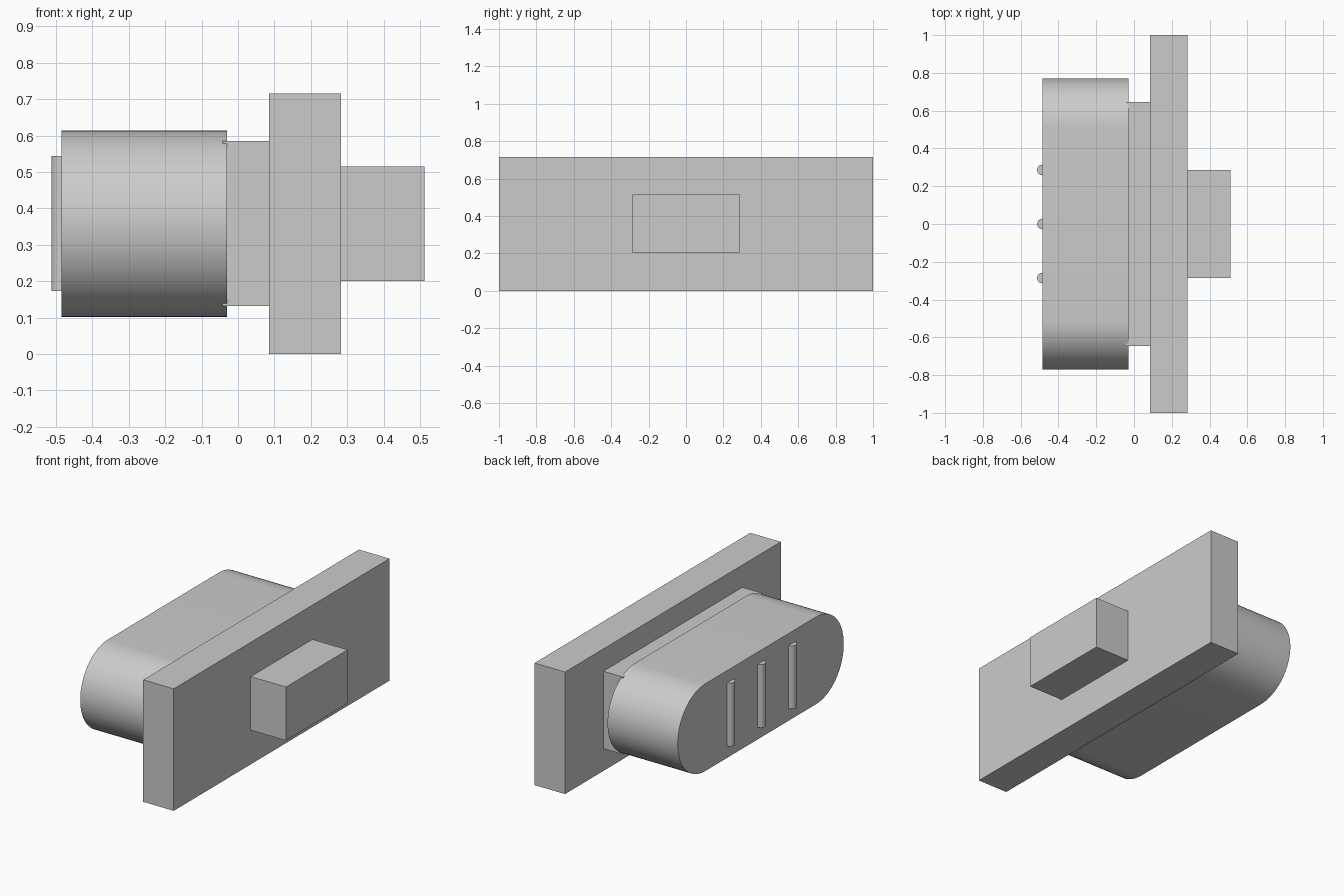
import bpy
import bmesh
import math
from mathutils import Matrix

if "Cube" in bpy.data.objects:
    bpy.data.objects.remove(bpy.data.objects["Cube"])

grey = bpy.data.materials.new("plain grey")
grey.use_nodes = True
grey.diffuse_color = (0.6, 0.6, 0.6, 1)
grey.node_tree.nodes["Principled BSDF"].inputs["Base Color"].default_value = (0.6, 0.6, 0.6, 1)

MID_Z = 0.358


def finish(name, bm, smooth=False):
    bmesh.ops.recalc_face_normals(bm, faces=bm.faces)
    mesh = bpy.data.meshes.new(name)
    bm.to_mesh(mesh)
    bm.free()
    mesh.materials.append(grey)
    ob = bpy.data.objects.new(name, mesh)
    bpy.context.scene.collection.objects.link(ob)
    if smooth:
        bpy.ops.object.select_all(action='DESELECT')
        ob.select_set(True)
        bpy.context.view_layer.objects.active = ob
        bpy.ops.object.shade_smooth_by_angle(angle=math.radians(30))
    return ob


def box(name, x0, x1, half_y, half_z):
    bm = bmesh.new()
    place = Matrix.Translation(((x0 + x1) / 2, 0, MID_Z))
    size = Matrix.Diagonal((x1 - x0, 2 * half_y, 2 * half_z, 1))
    bmesh.ops.create_cube(bm, size=1, matrix=place @ size)
    return finish(name, bm)


def rounded_block(name, x0, x1, half_y, radius, steps=32):
    # Stadium outline extruded along x
    bm = bmesh.new()
    verts = []
    for side in (1, -1):
        for i in range(steps + 1):
            a = -math.pi / 2 + math.pi * i / steps
            y = side * (half_y - radius + radius * math.cos(a))
            verts.append(bm.verts.new((x0, y, MID_Z + side * radius * math.sin(a))))
    face = bm.faces.new(verts)
    new = bmesh.ops.extrude_face_region(bm, geom=[face], use_keep_orig=True)["geom"]
    bmesh.ops.translate(bm, vec=(x1 - x0, 0, 0),
                        verts=[g for g in new if isinstance(g, bmesh.types.BMVert)])
    return finish(name, bm, True)


def rib(name, y):
    bm = bmesh.new()
    bmesh.ops.create_cone(bm, cap_ends=True, segments=32, radius1=0.028, radius2=0.028,
                          depth=0.371, matrix=Matrix.Translation((-0.485, y, MID_Z)))
    return finish(name, bm, True)


# Plate with the block on its outer side
box("plate", 0.085, 0.283, 1.0, MID_Z)
box("outer_block", 0.283, 0.512, 0.286, 0.157)

# Collar and rounded body
box("collar", -0.042, 0.085, 0.645, 0.227)
rounded_block("rounded_body", -0.485, -0.03, 0.77, 0.256)

# Upright ribs on the end of the body
for label, y in (("front", -0.286), ("middle", 0), ("back", 0.286)):
    rib(label + "_rib", y)
